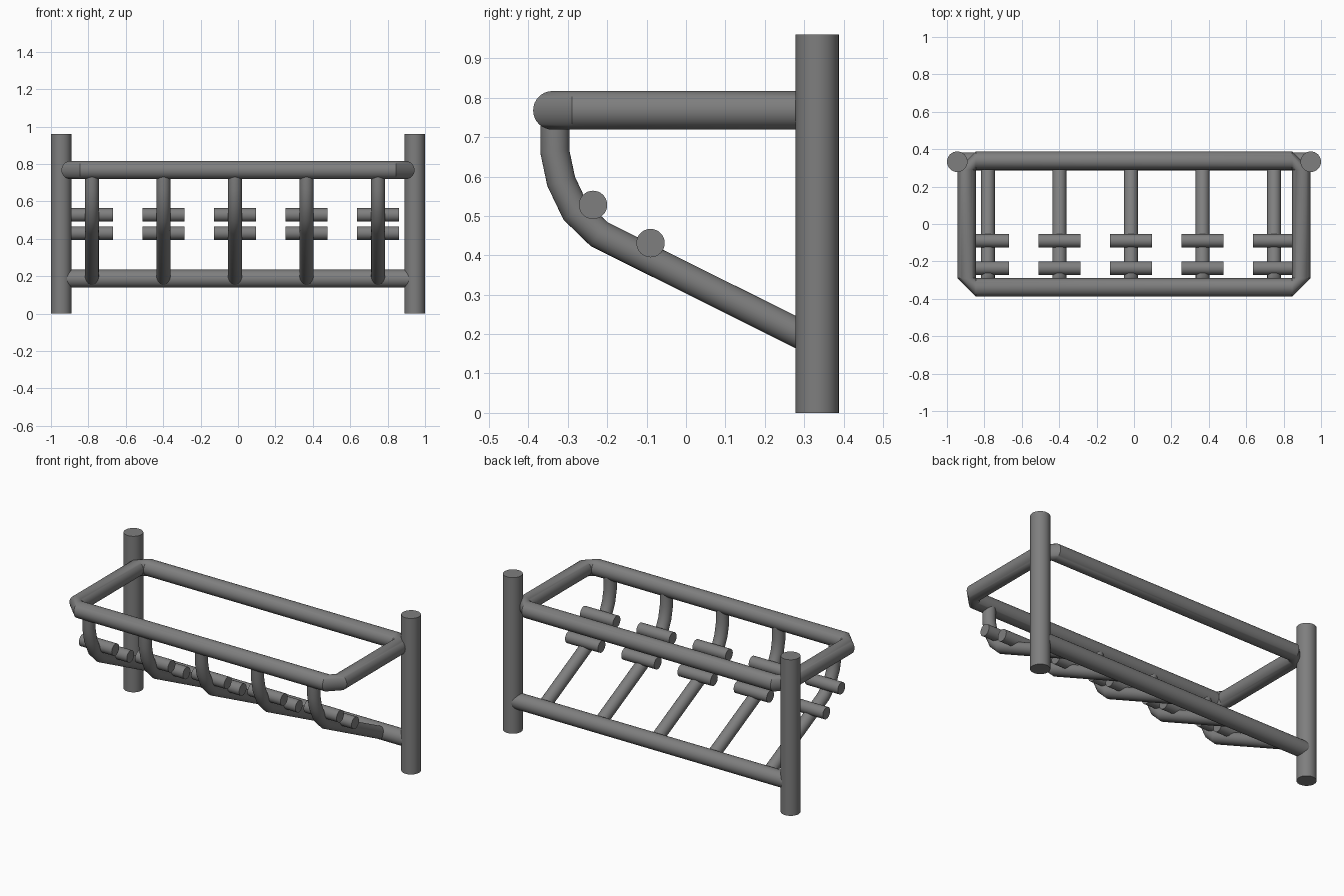
import bpy, bmesh, math
from mathutils import Vector

if "Cube" in bpy.data.objects:
    bpy.data.objects.remove(bpy.data.objects["Cube"])

steel = bpy.data.materials.new("grey steel")
steel.diffuse_color = (0.21, 0.21, 0.21, 1)
steel.use_nodes = True
steel.node_tree.nodes["Principled BSDF"].inputs["Base Color"].default_value = steel.diffuse_color
SEG = 32


def tube(name, stations, r, closed=False):
    """Bridge rings; each station is (centre, ring normal)."""
    bm = bmesh.new()
    rings = []
    for c, n in stations:
        c, n = Vector(c), Vector(n).normalized()
        # reference axis: z for level tubes, x for the ribs, y for posts
        if abs(n.z) < 1e-6:
            u = Vector((0, 0, 1))
        else:
            u = Vector((1, 0, 0))
        v = n.cross(u)
        rings.append([bm.verts.new(c + r * (u * math.cos(a) + v * math.sin(a)))
                      for a in (2 * math.pi * i / SEG for i in range(SEG))])
    pairs = list(zip(rings, rings[1:]))
    if closed:
        pairs.append((rings[-1], rings[0]))
    else:
        bm.faces.new(rings[0])
        bm.faces.new(rings[-1])
    for a, b in pairs:
        for i in range(SEG):
            j = (i + 1) % SEG
            bm.faces.new((a[i], a[j], b[j], b[i]))
    bmesh.ops.remove_doubles(bm, verts=bm.verts, dist=1e-5)
    bmesh.ops.recalc_face_normals(bm, faces=bm.faces)
    me = bpy.data.meshes.new(name)
    bm.to_mesh(me)
    bm.free()
    me.materials.append(steel)
    ob = bpy.data.objects.new(name, me)
    bpy.context.collection.objects.link(ob)
    bpy.ops.object.select_all(action='DESELECT')
    ob.select_set(True)
    bpy.context.view_layer.objects.active = ob
    bpy.ops.object.shade_smooth_by_angle(angle=math.radians(30))
    return ob


# Upright posts
for side, sx in (("left", -1), ("right", 1)):
    tube(side + "_post", [((sx * 0.945, 0.333, 0), (0, 0, 1)),
                          ((sx * 0.945, 0.333, 0.96), (0, 0, 1))], 0.055)

# Upper rectangular frame with tight one-segment elbows
X, Y, Z, R = 0.895, 0.339, 0.768, 0.049
xi, yi = X - R, Y - R
tube("top_frame", [
    ((-xi, -Y, Z), (1, 0, 0)), ((xi, -Y, Z), (1, 0, 0)),
    ((X, -yi, Z), (0, 1, 0)), ((X, yi, Z), (0, 1, 0)),
    ((xi, Y, Z), (-1, 0, 0)), ((-xi, Y, Z), (-1, 0, 0)),
    ((-X, yi, Z), (0, -1, 0)), ((-X, -yi, Z), (0, -1, 0))], R, closed=True)

# Lower rear bar between the posts
tube("bottom_bar", [((-0.94, 0.335, 0.187), (1, 0, 0)),
                    ((0.94, 0.335, 0.187), (1, 0, 0))], 0.048)

# Curved ribs and their cross pegs
path = [(-0.333, 0.768), (-0.333, 0.664), (-0.317, 0.588),
        (-0.281, 0.512), (-0.221, 0.454), (0.335, 0.177)]
for k in range(5):
    x = -0.781 + 0.3825 * k
    pts = [Vector((x, y, z)) for y, z in path]
    stations = []
    for i, p in enumerate(pts):
        d = Vector()
        if i > 0:
            d += (p - pts[i - 1]).normalized()
        if i < len(pts) - 1:
            d += (pts[i + 1] - p).normalized()
        stations.append((p, d))
    tube(f"rib_{k + 1}", stations, 0.037)
    for part, y, z in (("front_peg", -0.236, 0.528), ("rear_peg", -0.09, 0.431)):
        tube(f"{part}_{k + 1}", [((x - 0.112, y, z), (1, 0, 0)),
                                 ((x + 0.112, y, z), (1, 0, 0))], 0.036)
